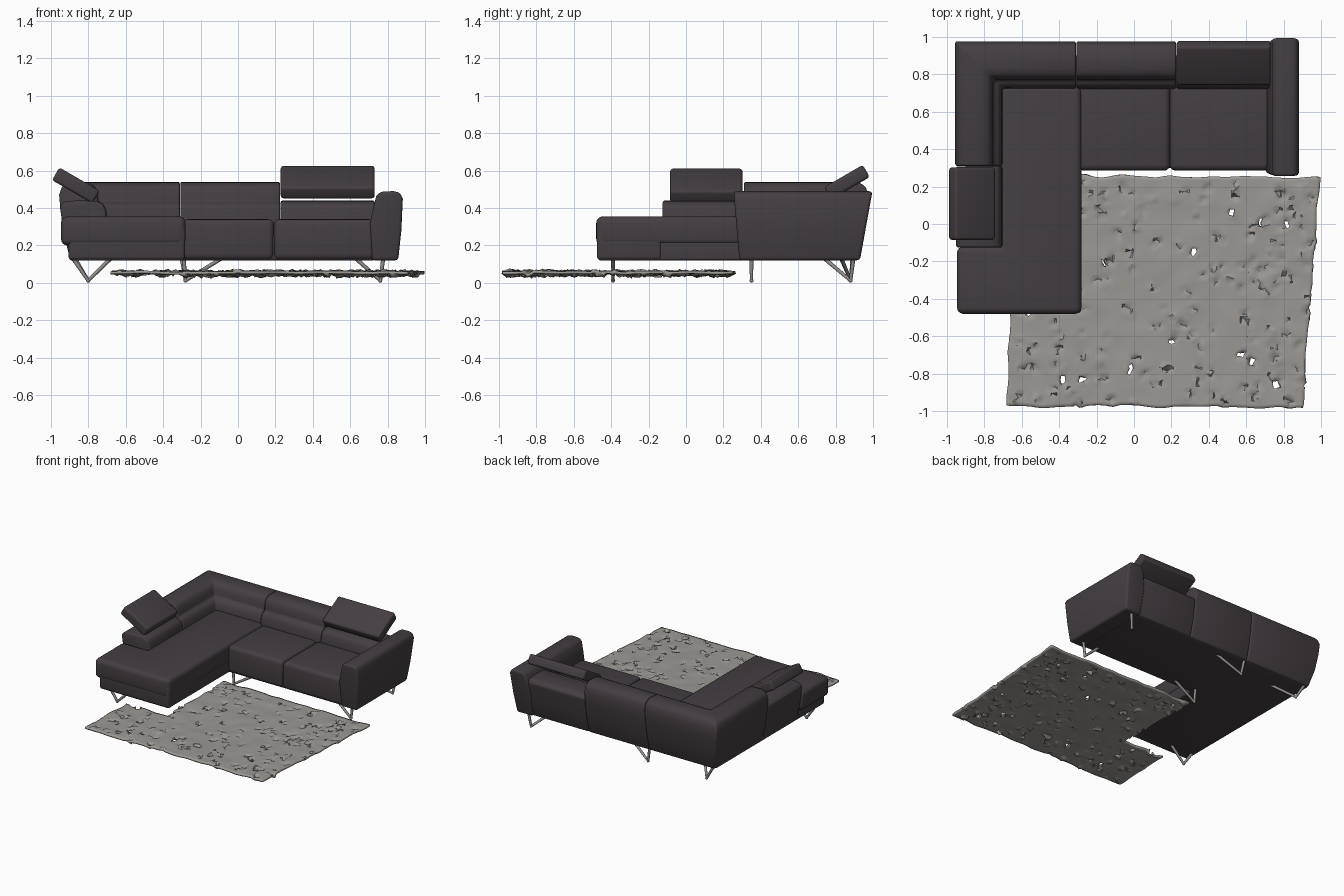
import bpy, bmesh, math, random
from mathutils import Vector, noise

random.seed(4)
if "Cube" in bpy.data.objects:
    bpy.data.objects.remove(bpy.data.objects["Cube"], do_unlink=True)


def make_material(name, rgb, roughness):
    mat = bpy.data.materials.new(name)
    mat.use_nodes = True
    mat.diffuse_color = (*rgb, 1)
    shader = mat.node_tree.nodes["Principled BSDF"]
    shader.inputs["Base Color"].default_value = (*rgb, 1)
    shader.inputs["Roughness"].default_value = roughness
    return mat


LEATHER = make_material("dark plum leather", (0.058, 0.048, 0.054), 0.6)
WOOL = make_material("warm grey wool", (0.33, 0.315, 0.295), 0.9)
METAL = make_material("grey metal", (0.28, 0.27, 0.25), 0.4)


def finish(name, bm, mat, bevel=0.0, segments=3, angle=40):
    """Round the sharp edges, then turn the bmesh into a smooth shaded object."""
    bmesh.ops.recalc_face_normals(bm, faces=bm.faces)
    if bevel:
        sharp = [e for e in bm.edges if e.calc_face_angle(0) > math.radians(35)]
        bmesh.ops.bevel(bm, geom=sharp, offset=bevel, segments=segments,
                        profile=0.5, affect='EDGES', clamp_overlap=True)
    mesh = bpy.data.meshes.new(name)
    bm.to_mesh(mesh)
    bm.free()
    mesh.materials.append(mat)
    obj = bpy.data.objects.new(name, mesh)
    bpy.context.collection.objects.link(obj)
    bpy.ops.object.select_all(action='DESELECT')
    obj.select_set(True)
    bpy.context.view_layer.objects.active = obj
    bpy.ops.object.shade_smooth_by_angle(angle=math.radians(angle))
    return obj


def sweep(name, profile, stations, bevel=0.012, segments=3):
    """Sweep a (depth, height) profile through (origin x, origin y, dir x, dir y) stations."""
    bm = bmesh.new()
    rings = [[bm.verts.new((ox + dx * d, oy + dy * d, z)) for d, z in profile]
             for ox, oy, dx, dy in stations]
    n = len(profile)
    for a, b in zip(rings, rings[1:]):
        for i in range(n):
            j = (i + 1) % n
            bm.faces.new((a[i], a[j], b[j], b[i]))
    bm.faces.new(rings[0])
    bm.faces.new(rings[-1])
    return finish(name, bm, LEATHER, bevel, segments)


def prism(name, outline, z0, z1, bevel, segments=4):
    """Extrude a plan outline upward."""
    bm = bmesh.new()
    low = [bm.verts.new((x, y, z0)) for x, y in outline]
    high = [bm.verts.new((x, y, z1)) for x, y in outline]
    n = len(outline)
    bm.faces.new(low)
    bm.faces.new(high)
    for i in range(n):
        j = (i + 1) % n
        bm.faces.new((low[i], low[j], high[j], high[i]))
    return finish(name, bm, LEATHER, bevel, segments)


def rect(x0, x1, y0, y1):
    return [(x0, y0), (x1, y0), (x1, y1), (x0, y1)]


# Outer planes of the two back runs
SIDE_X, REAR_Y = -0.955, 0.975


def rear(x):
    return (x, REAR_Y, 0, -1)


def side(y):
    return (SIDE_X, y, 1, 0)


corner = (SIDE_X, REAR_Y, 1, -1)

# Base frame and seats
prism("base_frame", [(-0.9, -0.47), (-0.287, -0.47), (-0.287, 0.3), (0.73, 0.3),
                     (0.73, 0.9), (-0.9, 0.9)], 0.12, 0.25, 0.012)
prism("chaise_cushion", [(-0.945, -0.48), (-0.28, -0.48), (-0.28, 0.74), (-0.72, 0.74),
                         (-0.72, -0.12), (-0.945, -0.12)], 0.2, 0.355, 0.035)
prism("chaise_skirt", rect(-0.905, -0.282, -0.476, -0.13), 0.122, 0.3, 0.02)
prism("seat_cushion_middle", rect(-0.3, 0.192, 0.285, 0.74), 0.122, 0.34, 0.032)
prism("seat_cushion_end", rect(0.19, 0.73, 0.285, 0.74), 0.122, 0.34, 0.032)

# Backrests: tall with an upper pad, low under the headrests
outer = [(0.06, 0.122), (0.025, 0.26), (0.008, 0.38)]
lumbar = [(0.235, 0.42), (0.25, 0.385), (0.255, 0.31), (0.25, 0.122)]
tall = outer + [(0, 0.47), (0.015, 0.515), (0.055, 0.54), (0.15, 0.537), (0.185, 0.52),
                (0.203, 0.48), (0.205, 0.435)] + lumbar
low = outer + [(0.003, 0.41), (0.03, 0.435), (0.1, 0.44), (0.2, 0.437)] + lumbar
sweep("backrest_corner", tall, [rear(-0.31), corner, side(0.31)])
sweep("backrest_middle", tall, [rear(0.225), rear(-0.308)])
sweep("backrest_end", low, [rear(0.73), rear(0.227)])
sweep("backrest_chaise", low, [side(0.308), side(-0.125)])


def tilted_slab(d, z, length, thick, angle=math.radians(30)):
    c, s = math.cos(angle), math.sin(angle)
    return [(d + u * length / 2 * c + v * thick / 2 * s, z - u * length / 2 * s + v * thick / 2 * c)
            for u, v in ((-1, -1), (-1, 1), (1, 1), (1, -1))]


# Raised headrests
sweep("headrest_rear", tilted_slab(0.115, 0.538, 0.24, 0.075),
      [rear(0.73), rear(0.228)], 0.016, 4)
sweep("headrest_side", tilted_slab(0.09, 0.52, 0.25, 0.078),
      [side(0.302), side(-0.085)], 0.016, 4)

# Armrest, leaning outward toward the top at both ends
arm = sweep("armrest", [(0.715, 0.12), (0.855, 0.12), (0.872, 0.28), (0.88, 0.45), (0.865, 0.482),
                        (0.83, 0.49), (0.76, 0.487), (0.738, 0.465), (0.722, 0.4), (0.705, 0.32)],
            [(0, 0.285, 1, 0), (0, 0.93, 1, 0)], 0.018, 4)
for v in arm.data.vertices:
    rise = (v.co.z - 0.12) / 0.36
    v.co.y += rise * (0.065 if v.co.y > 0.6 else -0.03)

# Legs: two bars meeting in a pointed foot
legs = {
    "front_chaise_leg": ((-0.8, -0.39), (-0.88, -0.39), (-0.68, -0.39)),
    "front_inner_leg": ((-0.28, 0.35), (-0.29, 0.35), (-0.09, 0.35)),
    "front_arm_leg": ((0.76, 0.35), (0.775, 0.35), (0.63, 0.35)),
    "rear_corner_leg": ((-0.8, 0.88), (-0.87, 0.89), (-0.68, 0.74)),
    "rear_inner_leg": ((-0.28, 0.88), (-0.3, 0.89), (-0.09, 0.83)),
    "rear_arm_leg": ((0.76, 0.88), (0.775, 0.895), (0.63, 0.74)),
}
for name, (tip, *tops) in legs.items():
    bm = bmesh.new()
    foot = Vector((*tip, 0.012))
    for top in tops:
        head = Vector((*top, 0.13))
        axis = head - foot
        place = axis.to_track_quat('Z', 'Y').to_matrix().to_4x4()
        place.translation = (foot + head) / 2
        bmesh.ops.create_cone(bm, cap_ends=True, segments=10, radius1=0.009, radius2=0.011,
                              depth=axis.length, matrix=place)
    ball = bmesh.ops.create_uvsphere(bm, u_segments=10, v_segments=6, radius=0.011)
    bmesh.ops.translate(bm, verts=ball["verts"], vec=foot)
    finish(name, bm, METAL)

# Shaggy rug: a wavy sheet with crumpled tufts, a few holes and a notch for the chaise
bm = bmesh.new()
bmesh.ops.create_grid(bm, x_segments=90, y_segments=68, size=0.5)
corners = [Vector(p) for p in ((-0.675, -0.97), (0.9, -0.98), (0.99, 0.245), (-0.65, 0.26))]
tufts = [Vector((random.uniform(-0.66, 0.95), random.uniform(-0.96, 0.24))) for _ in range(210)]
for v in bm.verts:
    u, w = v.co.x + 0.5, v.co.y + 0.5
    p = corners[0].lerp(corners[1], u).lerp(corners[3].lerp(corners[2], u), w)
    wave = noise.noise_vector(Vector((p.x, p.y, 0)) * 9)
    v.co = (p.x + wave.x * 0.014, p.y + wave.y * 0.014, 0.062 + wave.z * 0.006)
    near = min((p - t).length for t in tufts)
    if near < 0.02:
        v.co += Vector((random.uniform(-0.013, 0.013), random.uniform(-0.013, 0.013),
                        random.uniform(-0.022, 0.012)))
holes = tufts[:14]


def cut_away(face):
    c = face.calc_center_median()
    in_notch = c.x < -0.3 and c.y > -0.47
    return in_notch or any((c.xy - h).length < 0.015 for h in holes)


bmesh.ops.delete(bm, geom=[f for f in bm.faces if cut_away(f)], context='FACES')
rug = finish("rug", bm, WOOL, angle=50)
pile = rug.modifiers.new("pile", 'SOLIDIFY')
pile.thickness = 0.015
pile.offset = -1
